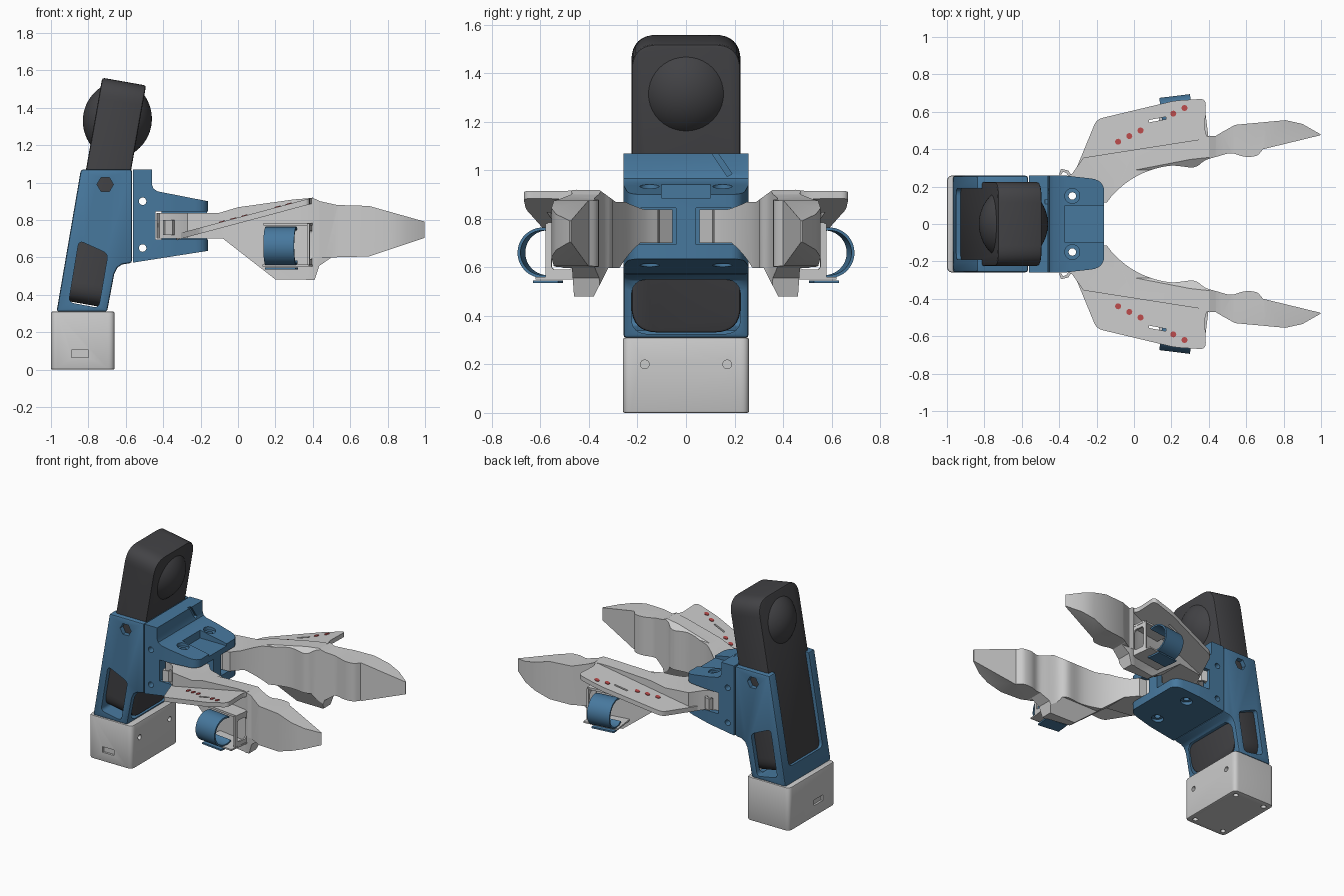
import bpy, bmesh
from math import sin, cos, pi, radians
from mathutils import Matrix, Vector

if "Cube" in bpy.data.objects:
    bpy.data.objects.remove(bpy.data.objects["Cube"])


def material(name, rgb):
    m = bpy.data.materials.new(name)
    m.diffuse_color = (*rgb, 1)
    m.use_nodes = True
    m.node_tree.nodes["Principled BSDF"].inputs["Base Color"].default_value = m.diffuse_color
    return m


BLUE = material("blue_plastic", (0.063, 0.188, 0.34))
DARK = material("dark_plastic", (0.055, 0.055, 0.06))
RED = material("red_marker", (0.5, 0.07, 0.07))


def circle(a, b, r, n=24):
    return [(a + r * cos(2 * pi * i / n), b + r * sin(2 * pi * i / n)) for i in range(n)]


def rect(a0, b0, a1, b1):
    return [(a0, b0), (a1, b0), (a1, b1), (a0, b1)]


def rounded(pts, r, n=6):
    """Round every corner of a polygon with a quadratic curve."""
    out = []
    for i, p in enumerate(pts):
        p, a, b = Vector(p), Vector(pts[i - 1]), Vector(pts[(i + 1) % len(pts)])
        s, e = [p + (q - p).normalized() * min(r, (q - p).length * 0.45) for q in (a, b)]
        out += [tuple(s.lerp(p, t / n).lerp(p.lerp(e, t / n), t / n)) for t in range(n + 1)]
    return out


def spline(pts, n=4):
    """Catmull-Rom curve through the points."""
    v = [Vector(p) for p in [pts[0]] + pts + [pts[-1]]]
    out = []
    for i in range(1, len(v) - 2):
        a, b, c, d = v[i - 1:i + 3]
        for k in range(n):
            t = k / n
            out.append(tuple(0.5 * (2 * b + (c - a) * t + (2 * a - 5 * b + 4 * c - d) * t * t
                                    + (3 * b - a - 3 * c + d) * t ** 3)))
    return out + [pts[-1]]


def new_object(name, bm, mat=None):
    mesh = bpy.data.meshes.new(name)
    bmesh.ops.recalc_face_normals(bm, faces=bm.faces)
    bm.to_mesh(mesh)
    bm.free()
    if mat:
        mesh.materials.append(mat)
    ob = bpy.data.objects.new(name, mesh)
    bpy.context.collection.objects.link(ob)
    return ob


def apply(ob, mod):
    bpy.context.view_layer.objects.active = ob
    bpy.ops.object.modifier_apply(modifier=mod.name)


def prism(name, polys, axis, lo, hi, mat=None, matrix=Matrix(), bevel=0):
    """Extrude a list of outlines along an axis."""
    put = {'x': lambda a, b, t: (t, a, b), 'y': lambda a, b, t: (a, t, b),
           'z': lambda a, b, t: (a, b, t)}[axis]
    bm = bmesh.new()
    for poly in polys:
        ends = [[bm.verts.new(matrix @ Vector(put(a, b, t))) for a, b in poly] for t in (lo, hi)]
        bm.faces.new(ends[0])
        bm.faces.new(ends[1])
        for i in range(len(poly)):
            bm.faces.new((ends[0][i - 1], ends[0][i], ends[1][i], ends[1][i - 1]))
    ob = new_object(name, bm, mat)
    if bevel:
        m = ob.modifiers.new("bevel", 'BEVEL')
        m.width, m.segments, m.angle_limit = bevel, 2, radians(40)
        apply(ob, m)
    return ob


def boolean(ob, *args, op='DIFFERENCE', **kw):
    cutter = prism("cutter", *args, **kw)
    cutter.hide_render = True
    m = ob.modifiers.new("cut", 'BOOLEAN')
    m.operation, m.object, m.solver = op, cutter, 'EXACT'
    apply(ob, m)
    bpy.data.objects.remove(cutter)


# Base box with sockets, side screw holes and underside holes
base = prism("base", [rounded(rect(-1, -0.26, -0.66, 0.26), 0.035)], 'z', 0, 0.31, bevel=0.008)
boolean(base, [rect(-0.89, 0.065, -0.80, 0.105)], 'y', -0.3, -0.245)
boolean(base, [rect(-0.12, 0.08, -0.02, 0.12)], 'x', -1.1, -0.985)
boolean(base, [circle(y, 0.2, 0.018) for y in (-0.17, 0.17)], 'x', -0.69, -0.6)
boolean(base, [circle(x, y, 0.018) for x in (-0.95, -0.71) for y in (-0.21, 0.21)], 'z', -0.1, 0.03)

# Tilted dark core with a dome on either face
TILT = Matrix.Translation((-0.645, 0, 1.335)) @ Matrix.Rotation(radians(10), 4, 'Y')
prism("core", [rounded(rect(-0.225, -1.0, 0.225, 0.208), 0.11, 8)], 'x', -0.119, 0.119, DARK, TILT, 0.012)
for side in (-1, 1):
    bm = bmesh.new()
    bmesh.ops.create_uvsphere(bm, u_segments=40, v_segments=40, radius=0.217,
                              matrix=Matrix.Translation((-0.033, 0, 0)) @ Matrix.Rotation(pi / 2, 4, 'Y'))
    bmesh.ops.bisect_plane(bm, geom=bm.verts[:] + bm.edges[:] + bm.faces[:], plane_co=(0.117, 0, 0),
                           plane_no=(1, 0, 0), clear_inner=True)
    bmesh.ops.scale(bm, vec=(side, 1, 1), verts=bm.verts)
    bm.transform(TILT)
    new_object("core_dome", bm, DARK)

# Blue housing with side, front and back windows and hexagonal holes
housing = prism("housing", [[(-0.97, 0.31), (-0.70, 0.31), (-0.662, 0.51), (-0.645, 0.545), (-0.62, 0.562),
                             (-0.567, 0.571), (-0.567, 1.07), (-0.84, 1.07)]],
                'y', -0.258, 0.258, BLUE, bevel=0.012)
boolean(housing, [rounded([(-0.905, 0.36), (-0.745, 0.33), (-0.695, 0.62), (-0.85, 0.69)], 0.03),
                  circle(-0.71, 0.99, 0.044, 6)], 'y', -0.4, 0.4)
boolean(housing, [rounded(rect(-0.225, 0.325, 0.225, 0.55), 0.07)], 'x', -0.75, -0.58)
boolean(housing, [rounded(rect(-0.19, -0.95, 0.19, 0.2), 0.04)], 'x', -0.3, -0.112, matrix=TILT)

# Forked bracket that holds the finger pivots
bracket = prism("bracket", [[(-0.562, 1.07), (-0.46, 1.07), (-0.46, 0.99), (-0.452, 0.967), (-0.43, 0.953),
                             (-0.16, 0.90), (-0.16, 0.845), (-0.44, 0.845), (-0.44, 0.695), (-0.16, 0.695),
                             (-0.16, 0.635), (-0.562, 0.572)]], 'y', -0.258, 0.258, BLUE)
boolean(bracket, [rounded([(-0.7, -0.3), (-0.42, -0.265), (-0.158, -0.235), (-0.158, 0.235),
                           (-0.42, 0.265), (-0.7, 0.3)], 0.07)], 'z', 0.3, 1.3, op='INTERSECT')
boolean(bracket, [rect(-0.37, -0.1, -0.1, 0.1)], 'z', 0.885, 1.0)
boolean(bracket, [circle(-0.51, 0.90, 0.02), circle(-0.51, 0.65, 0.02)], 'y', -0.4, 0.4)
pivots = [(-0.33, -0.15), (-0.33, 0.15)]
boolean(bracket, [circle(*p, 0.02) for p in pivots], 'z', 0.3, 1.2)
for lo, hi in ((0.915, 1.1), (0.5, 0.625)):
    boolean(bracket, [circle(*p, 0.04) for p in pivots], 'z', lo, hi)
boolean(bracket, [[(0.10, 1.08), (0.125, 1.08), (0.19, 0.985), (0.17, 0.975)]], 'x', -0.475, -0.4)
prism("bracket_post", [rect(-0.41, -0.042, -0.165, 0.042)], 'z', 0.68, 0.86, BLUE)

# Scalloped finger: plan, side and end outlines intersected (mirrored at the end)
inner = spline([(0.69, 0.40), (0.655, 0.365), (0.59, 0.36), (0.52, 0.378), (0.45, 0.362), (0.38, 0.34),
                (0.32, 0.303), (0.2, 0.312), (0.08, 0.285), (-0.02, 0.235), (-0.1, 0.17), (-0.145, 0.115)])
outer = [(-0.2, 0.11), (-0.25, 0.055), (-0.42, 0.055), (-0.435, 0.1), (-0.42, 0.22), (-0.33, 0.27),
         (-0.27, 0.355), (0.37, 0.455), (0.405, 0.472), (0.435, 0.47), (0.465, 0.488), (0.54, 0.53),
         (0.81, 0.555), (0.9, 0.535), (0.997, 0.48), (0.995, 0.474)]
fingers = prism("fingers", [inner + outer], 'z', 0.3, 1.1)
boolean(fingers, [[(-0.5, 0.70), (-0.08, 0.70), (0.2, 0.482), (0.41, 0.48), (0.435, 0.555), (0.50, 0.60),
                   (0.70, 0.605), (1.02, 0.712), (1.02, 0.785), (0.70, 0.875), (0.53, 0.88), (0.44, 0.90),
                   (0.40, 0.918), (0.30, 0.91), (0.0, 0.868), (-0.1, 0.838), (-0.5, 0.838)]],
        'y', -0.1, 0.9, op='INTERSECT')
boolean(fingers, [[(0, 0.598), (0.32, 0.598), (0.39, 0.46), (0.46, 0.46), (0.47, 0.598), (0.8, 0.598),
                   (0.8, 0.95), (0.4, 0.95), (0.29, 0.87), (0, 0.87)]], 'x', -0.6, 1.2, op='INTERSECT')
boolean(fingers, [circle(-0.33, 0.15, 0.02)], 'z', 0.3, 1.2)
hooks = prism("finger_hooks", [[(-0.33, 0.25), (-0.35, 0.285), (-0.39, 0.295), (-0.40, 0.265), (-0.388, 0.265),
                                (-0.38, 0.28), (-0.36, 0.272), (-0.35, 0.25)]], 'z', 0.72, 0.8)

# Sloping hand plate with slot and red markers
SLOPE = Matrix(((1, 0, 0, 0), (0, 1, 0, 0), (0.267, 0, 1, 0.813), (0, 0, 0, 1)))
plates = prism("hand_plates", [rounded([(-0.34, 0.22), (-0.2, 0.56), (0.22, 0.66), (0.385, 0.67), (0.378, 0.49),
                                        (0.41, 0.44), (0.05, 0.36), (-0.25, 0.22)], 0.035)],
               'z', -0.032, 0, matrix=SLOPE)
boolean(plates, [[(0.08, 0.543), (0.17, 0.56), (0.17, 0.573), (0.08, 0.556)]], 'z', -0.1, 0.1, matrix=SLOPE)
dots = prism("markers", [circle(x, y, 0.016, 16) for x, y in
                         ((-0.085, 0.44), (-0.025, 0.47), (0.035, 0.5), (0.21, 0.59), (0.27, 0.62))],
             'z', -0.01, 0.004, RED, SLOPE)

# Finger strap: open blue ring, foot strip and grey holder
TURN = Matrix.Translation((0.22, 0.6, 0)) @ Matrix.Rotation(radians(7), 4, 'Z') @ Matrix.Translation((-0.22, -0.6, 0))
angles = [radians(115 - 240 * i / 32) for i in range(33)]
arc = [(0.58 + r * cos(a), 0.66 + r * sin(a)) for r, seq in ((0.104, angles), (0.092, angles[::-1])) for a in seq]
straps = prism("straps", [arc, rect(0.515, 0.535, 0.62, 0.546)], 'x', 0.145, 0.31, BLUE, TURN)
holders = prism("strap_holders", [rect(0.40, 0.55, 0.60, 0.561), rect(0.40, 0.77, 0.55, 0.785)],
                'x', 0.13, 0.38, None, TURN)
ends = prism("holder_ends", [rect(0.41, 0.555, 0.56, 0.78)], 'x', 0.366, 0.378, None, TURN)
boolean(ends, [rounded(rect(0.45, 0.59, 0.535, 0.745), 0.02)], 'x', 0.3, 0.45, matrix=TURN)

# Smooth shading, then mirror both hands' parts across y = 0
bpy.ops.object.select_all(action='SELECT')
bpy.ops.object.shade_smooth_by_angle(angle=radians(28))
for ob in (fingers, hooks, plates, dots, straps, holders, ends):
    ob.modifiers.new("mirror", 'MIRROR').use_axis = (False, True, False)
